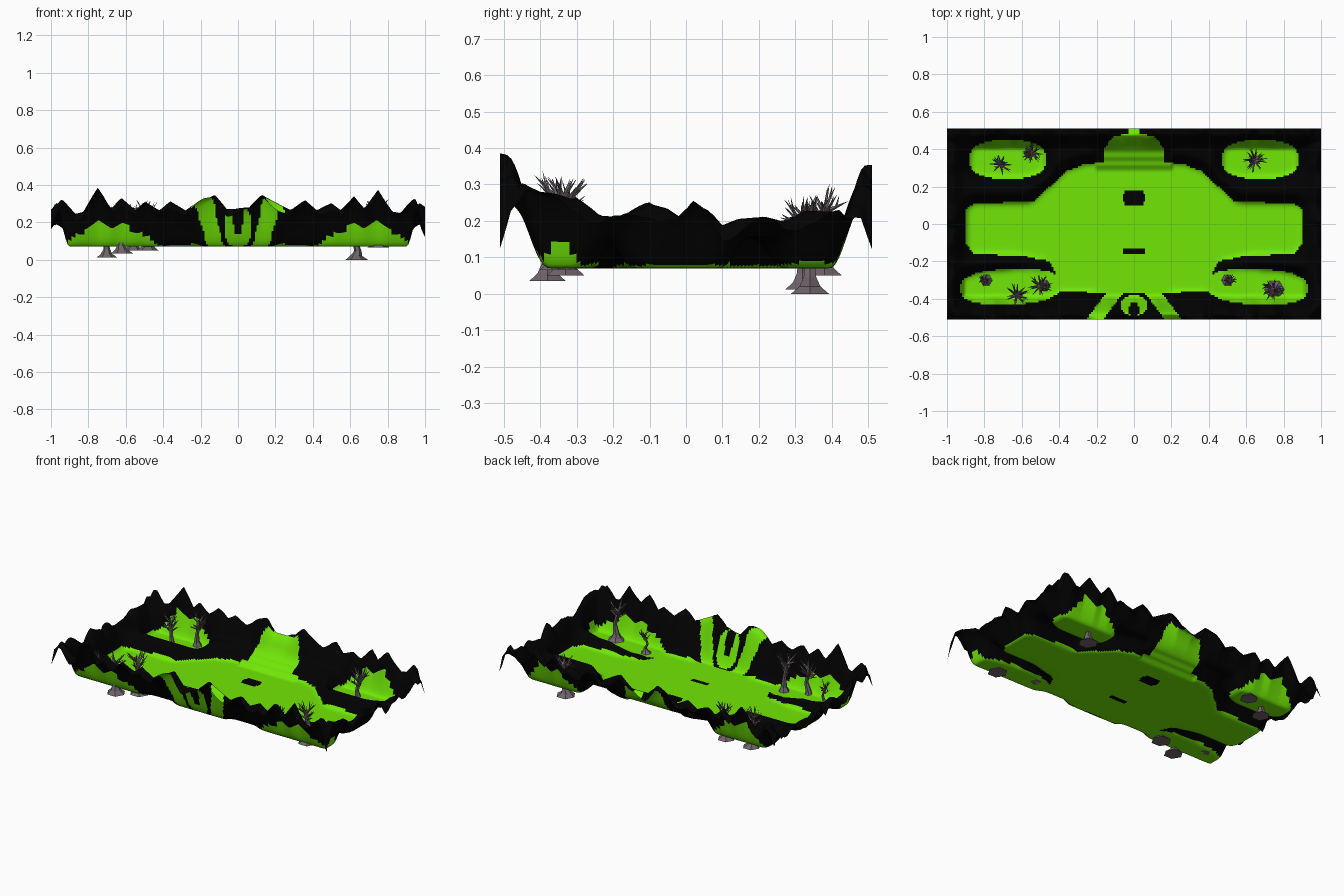
import bpy, bmesh, math, random
from mathutils import Vector, Matrix

if "Cube" in bpy.data.objects:
    bpy.data.objects.remove(bpy.data.objects["Cube"])

random.seed(4)

def material(name, rgb):
    m = bpy.data.materials.new(name)
    m.diffuse_color = (*rgb, 1)
    m.use_nodes = True
    m.node_tree.nodes["Principled BSDF"].inputs["Base Color"].default_value = m.diffuse_color
    return m

ROCK = material("black rock", (0.0005, 0.0005, 0.0005))
GREEN = material("acid green", (0.175, 0.84, 0.002))
BARK = material("grey bark", (0.16, 0.13, 0.145))

def lerp_table(t, x):
    if x <= t[0][0]:
        return t[0][1]
    for (a, u), (b, v) in zip(t, t[1:]):
        if x <= b:
            return u + (v - u) * (x - a) / (b - a)
    return t[-1][1]

def ell(x, y, cx, cy, rx, ry, p=2):
    return abs((x - cx) / rx) ** p + abs((y - cy) / ry) ** p < 1

def smooth(t):
    t = max(0, min(1, t))
    return t * t * (3 - 2 * t)

# Half width of the central green floor along y
HALF = [(-.372, 0), (-.37, .1), (-.36, .40), (-.28, .41), (-.2, .45), (-.17, .6),
        (-.16, .86), (-.1, .9), (.07, .9), (.11, .86), (.12, .54), (.2, .45),
        (.29, .35), (.32, .26), (.33, .165), (.41, .155), (.47, .11), (.48, .035), (.51, .035)]
# Crest height of the long rims (along |x|) and the short rims (along y)
LONG = [(0, .28), (.06, .28), (.13, .36), (.2, .32), (.28, .27), (.36, .32), (.42, .27),
        (.5, .31), (.55, .27), (.62, .34), (.67, .28), (.75, .385), (.83, .26), (.87, .25),
        (.95, .35), (1, .28)]
SHORT = [(-.51, .28), (-.48, .34), (-.4, .28), (-.3, .27), (-.24, .22), (-.18, .215),
         (-.1, .255), (-.05, .24), (-.02, .215), (.02, .255), (.06, .23), (.1, .19),
         (.15, .21), (.2, .215), (.27, .2), (.33, .235), (.42, .23), (.44, .21),
         (.48, .3), (.51, .28)]

def is_green(x, y):
    ax = abs(x)
    if ell(x, y, 0, .14, .057, .04, 4) or ell(x, y, 0, -.147, .06, .018, 4):
        return False                                    # dark floor marks
    if ax < lerp_table(HALF, y):
        return True
    if ell(ax, y, .675, .345, .205, .105, 2.5):         # back hollows
        return True
    if ell(ax, y, .66, -.335 - .04 * (ax - .66), .27, .095, 2.5):   # front hollows
        return True
    if y < -.35 and abs(ax - (.09 + (-.35 - y) * .75)) < .045:   # front prongs
        return True
    return ell(x, y, 0, -.435, .075, .055) and not ell(x, y, 0, -.46, .03, .045)

# Terrain sheet: plateau stepped down to green floors, blurred, then raised rims
NX, NY, HX, HY = 200, 102, 1.0, .51
px = [-HX + 2 * HX * i / NX for i in range(NX + 1)]
py = [-HY + 2 * HY * j / NY for j in range(NY + 1)]

def floor_here(x, y):
    if abs(x) < .08 and -.2 < y < .2:
        return True
    return any(is_green(x + a, y + b) for a in (-.02, 0, .02) for b in (-.02, 0, .02))

h = [[.07 if floor_here(x, y) else .155 for y in py] for x in px]
for _ in range(6):
    h = [[sum(h[min(max(i + a, 0), NX)][min(max(j + b, 0), NY)]
              for a in (-1, 0, 1) for b in (-1, 0, 1)) / 9
          for j in range(NY + 1)] for i in range(NX + 1)]

def height(i, j):
    x, y = px[i], py[j]
    z = h[i][j]
    ex, ey = HX - abs(x), HY - abs(y)
    # stepped ramp at the back
    if y > .28 and abs(x) < .2:
        t = (y - .28) / .045
        z = max(z, .07 + .025 * (math.floor(t) + smooth(t % 1)))
    # jagged crests wander a little along the slope
    wob = .012 * math.sin(19 * x + 3 * y) + .008 * math.sin(47 * y + 5 * x)
    long_crest = lerp_table(LONG, abs(x) + wob * min(1, ey * 12)) * (.92 if y > 0 else 1)
    short_crest = lerp_table(SHORT, y + wob * min(1, ex * 12))
    sy = smooth((.115 - ey) / .1) if y > 0 else smooth((.135 - ey) / .12)
    sx = smooth((.1 - ex) / .085)
    z = max(z + (short_crest - z) * sx, z + (long_crest - z) * sy)
    # corners and outer lip droop
    c = max(0, 1 - math.hypot(ex, ey) / .07)
    lip = max(0, 1 - min(ex, ey) / .03)
    return z - .11 * c - lip * .025 * (1 + math.sin(23 * x + 31 * y))

bm = bmesh.new()
v = [[bm.verts.new((px[i], py[j], height(i, j))) for j in range(NY + 1)] for i in range(NX + 1)]
for i in range(NX):
    for j in range(NY):
        f = bm.faces.new((v[i][j], v[i + 1][j], v[i + 1][j + 1], v[i][j + 1]))
        f.smooth = True
        c = f.calc_center_median()
        f.material_index = int(is_green(c.x, c.y))
me = bpy.data.meshes.new("terrain")
bm.to_mesh(me)
bm.free()
me.materials.append(ROCK)
me.materials.append(GREEN)
bpy.context.collection.objects.link(bpy.data.objects.new("terrain", me))

# Dead trees: flared trunk with spiky crown
def tube(bm, points, radii, sides):
    rings = []
    for p, r in zip(points, radii):
        rings.append([bm.verts.new(p + Vector((r * math.cos(2 * math.pi * k / sides),
                                               r * math.sin(2 * math.pi * k / sides), 0)))
                      for k in range(sides)])
    for a, b in zip(rings, rings[1:]):
        for k in range(sides):
            n = (k + 1) % sides
            bm.faces.new((a[k], a[n], b[n], b[k]))
    bm.faces.new(rings[0][::-1])
    bm.faces.new(rings[-1])

def spike(bm, start, direction, length, r):
    rot = direction.to_track_quat('Z', 'Y').to_matrix().to_4x4()
    m = Matrix.Translation(start + direction * length / 2) @ rot
    bmesh.ops.create_cone(bm, cap_ends=True, segments=4, radius1=r, radius2=.0005,
                          depth=length, matrix=m)

def tree(n, x, y, z0, z1, r):
    bm = bmesh.new()
    H = z1 - z0
    t = [0, .08, .18, .4, .78]
    pts = [Vector((x + random.uniform(-.004, .004) * k, y, z0 + H * a)) for k, a in enumerate(t)]
    tube(bm, pts, [r, r * .55, r * .33, r * .23, r * .19], 6)
    top = pts[-1]
    for k in range(14):
        a = k * 2.4 + random.uniform(-.3, .3)
        d = Vector((math.cos(a), math.sin(a), random.uniform(.2, 1.5))).normalized()
        s = top - Vector((0, 0, random.uniform(0, .25) * H))
        # reach to the crown radius or the crown top, whichever is nearer
        L = random.uniform(.75, 1.0) * min((z1 - s.z + .01) / d.z, r * 1.2 / math.hypot(d.x, d.y))
        spike(bm, s, d, L, r * .14)
        # side twig
        d2 = (d + Vector((random.uniform(-.7, .7), random.uniform(-.7, .7), .6))).normalized()
        spike(bm, s + d * L * .5, d2, L * .5, r * .08)
    me = bpy.data.meshes.new("dead_tree")
    bm.to_mesh(me)
    bm.free()
    me.materials.append(BARK)
    bpy.context.collection.objects.link(bpy.data.objects.new("dead_tree_%d" % n, me))

TREES = [(-.70, .32, .012, .26, .055), (-.56, .38, .05, .29, .055), (.635, .34, 0, .255, .06),
         (-.79, -.30, .07, .22, .033), (-.62, -.38, .035, .29, .058), (-.485, -.33, .05, .31, .06),
         (.50, -.30, .07, .22, .033), (.75, -.35, .065, .315, .06)]
for n, t in enumerate(TREES, 1):
    tree(n, *t)
